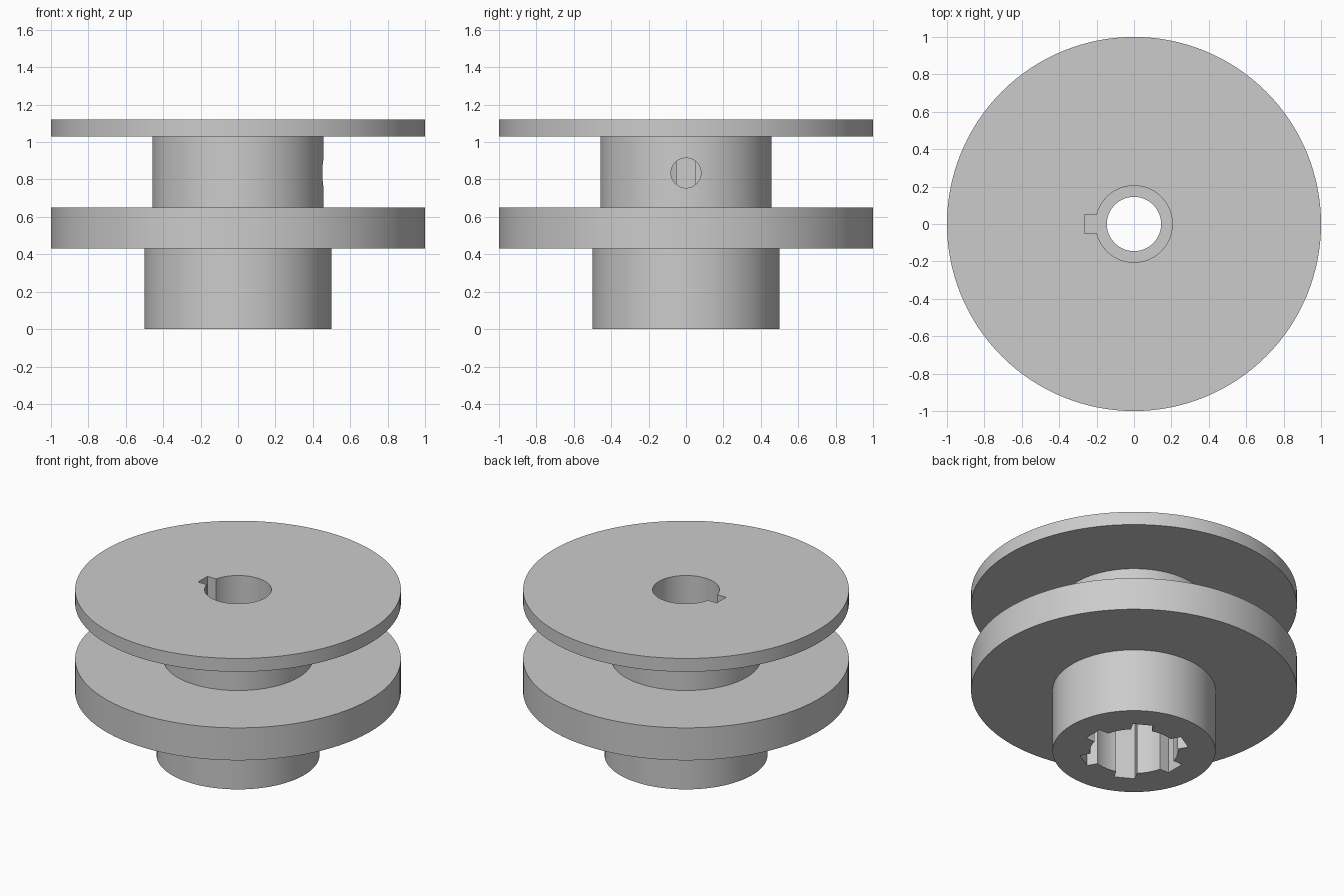
import bpy, bmesh, math
from mathutils import Matrix

SEGMENTS = 128
default = bpy.data.objects.get("Cube")
if default:
    bpy.data.objects.remove(default, do_unlink=True)

# One plain grey for the whole part
grey = bpy.data.materials.new("plain grey")
grey.use_nodes = True
colour = (0.6, 0.6, 0.6, 1)
grey.diffuse_color = colour
grey.node_tree.nodes["Principled BSDF"].inputs["Base Color"].default_value = colour


def make_object(name, bm):
    bmesh.ops.recalc_face_normals(bm, faces=bm.faces)
    mesh = bpy.data.meshes.new(name)
    bm.to_mesh(mesh)
    bm.free()
    mesh.materials.append(grey)
    obj = bpy.data.objects.new(name, mesh)
    bpy.context.collection.objects.link(obj)
    return obj


def lathe(name, profile):
    """Revolve a closed (radius, height) outline around z."""
    bm = bmesh.new()
    verts = [bm.verts.new((r, 0, z)) for r, z in profile]
    edges = [bm.edges.new((v, verts[i - 1])) for i, v in enumerate(verts)]
    bmesh.ops.spin(bm, geom=verts + edges, cent=(0, 0, 0), axis=(0, 0, 1),
                   angle=math.tau, steps=SEGMENTS, use_duplicate=False)
    bmesh.ops.remove_doubles(bm, verts=bm.verts, dist=1e-4)
    return make_object(name, bm)


def slot(name, angle, inner, outer, width, low, high):
    """Box running outward from the axis, used to cut a groove."""
    bm = bmesh.new()
    matrix = (Matrix.Rotation(angle, 4, "Z")
              @ Matrix.Translation(((inner + outer) / 2, 0, (low + high) / 2))
              @ Matrix.Diagonal((outer - inner, width, high - low, 1)))
    bmesh.ops.create_cube(bm, size=1, matrix=matrix)
    return make_object(name, bm)


def cut(target, cutter):
    cutter.hide_render = True
    mod = target.modifiers.new("cut", "BOOLEAN")
    mod.operation = "DIFFERENCE"
    mod.solver = "EXACT"
    mod.object = cutter
    bpy.context.view_layer.objects.active = target
    bpy.ops.object.modifier_apply(modifier=mod.name)
    bpy.data.objects.remove(cutter, do_unlink=True)


# Levels and radii
FLANGE_LOW, FLANGE_HIGH, DISC_LOW, TOP = 0.43, 0.65, 1.03, 1.12
LEDGE_LOW, LEDGE_HIGH = 0.43, 0.54
SPLINE_R, BORE_R, HOLE_R = 0.27, 0.205, 0.145

# Hub, flange, neck and top disc with the stepped bore
body = lathe("pulley_body", [
    (SPLINE_R, 0), (0.5, 0), (0.5, FLANGE_LOW), (1, FLANGE_LOW),
    (1, FLANGE_HIGH), (0.458, FLANGE_HIGH), (0.458, DISC_LOW), (1, DISC_LOW),
    (1, TOP), (BORE_R, TOP), (BORE_R, LEDGE_HIGH), (HOLE_R, LEDGE_HIGH),
    (HOLE_R, LEDGE_LOW), (SPLINE_R, LEDGE_LOW)])

# Keyway in the upper bore
cut(body, slot("keyway_cutter", math.pi, 0.16, 0.265, 0.1, LEDGE_HIGH, TOP + 0.1))

# Six spline grooves in the lower bore
for i in range(6):
    cut(body, slot("spline_cutter", i * math.tau / 6, 0.2, 0.33, 0.13, -0.1, LEDGE_LOW))

# Set screw hole through one side of the neck
bm = bmesh.new()
bmesh.ops.create_cone(bm, cap_ends=True, segments=48, radius1=0.08, radius2=0.08, depth=0.5,
                      matrix=Matrix.Translation((0.35, 0, 0.835)) @ Matrix.Rotation(math.pi / 2, 4, "Y"))
cut(body, make_object("screw_hole_cutter", bm))

# Smooth round walls, sharp rims
bpy.ops.object.select_all(action="DESELECT")
body.select_set(True)
bpy.context.view_layer.objects.active = body
bpy.ops.object.shade_smooth_by_angle(angle=math.radians(30))
